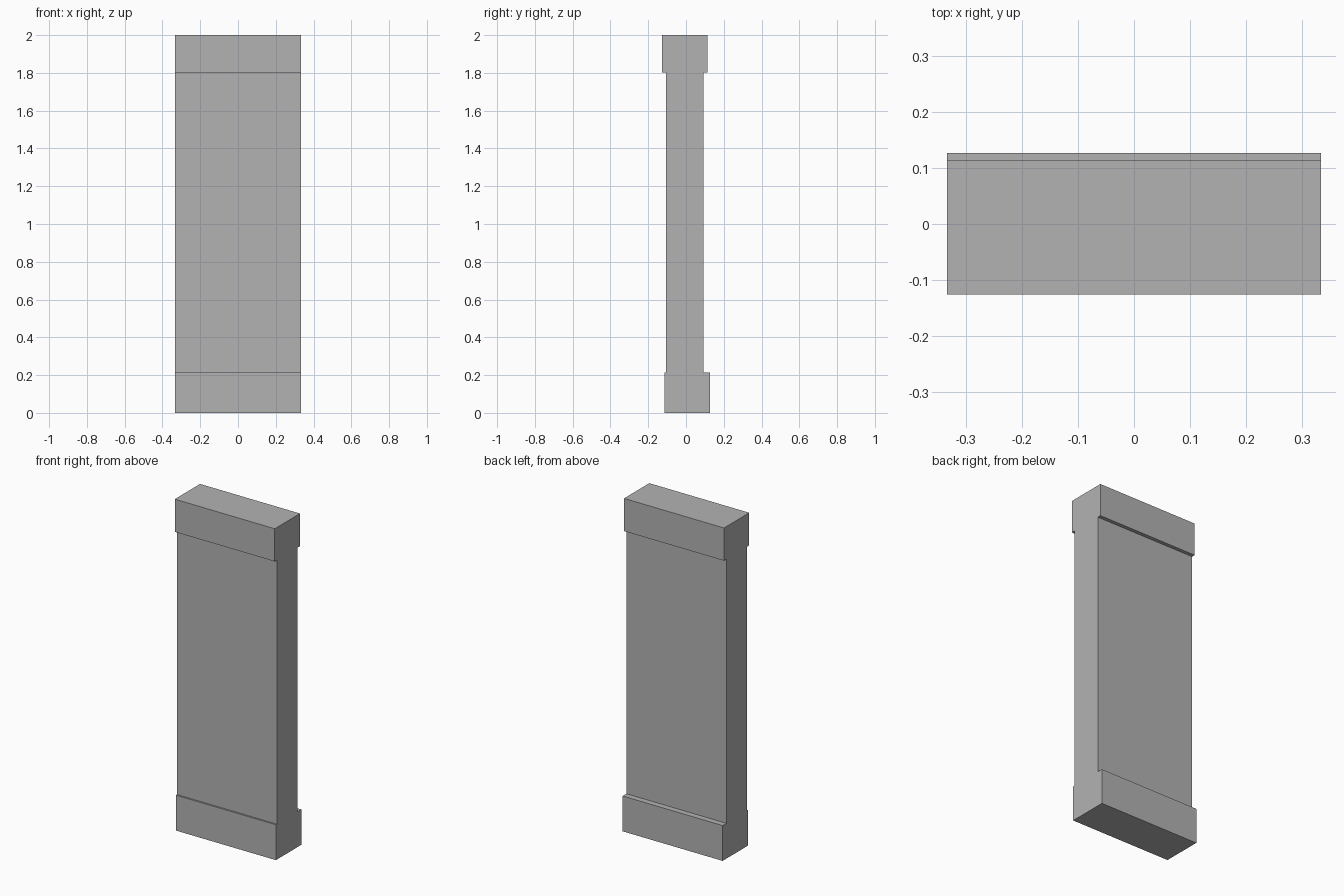
import bpy

cube = bpy.data.objects.get("Cube")
if cube:
    bpy.data.objects.remove(cube, do_unlink=True)

# One plain grey for the whole pillar
grey = bpy.data.materials.new("stone_grey")
grey.use_nodes = True
colour = (0.45, 0.45, 0.45, 1)
grey.diffuse_color = colour
grey.node_tree.nodes["Principled BSDF"].inputs["Base Color"].default_value = colour

HALF_WIDTH = 0.333


def block(name, y0, y1, z0, z1):
    """Full-width box between two depths and two heights."""
    bpy.ops.mesh.primitive_cube_add(size=1, location=(0, (y0 + y1) / 2, (z0 + z1) / 2))
    ob = bpy.context.object
    ob.name = name
    ob.scale = (2 * HALF_WIDTH, y1 - y0, z1 - z0)
    bpy.ops.object.transform_apply(location=False, rotation=False, scale=True)
    ob.data.materials.append(grey)
    return ob


# Foot is offset to the back, cap to the front
block("base_block", -0.115, 0.127, 0, 0.213)
block("shaft", -0.105, 0.092, 0.213, 1.803)
block("cap_block", -0.126, 0.114, 1.803, 2)
